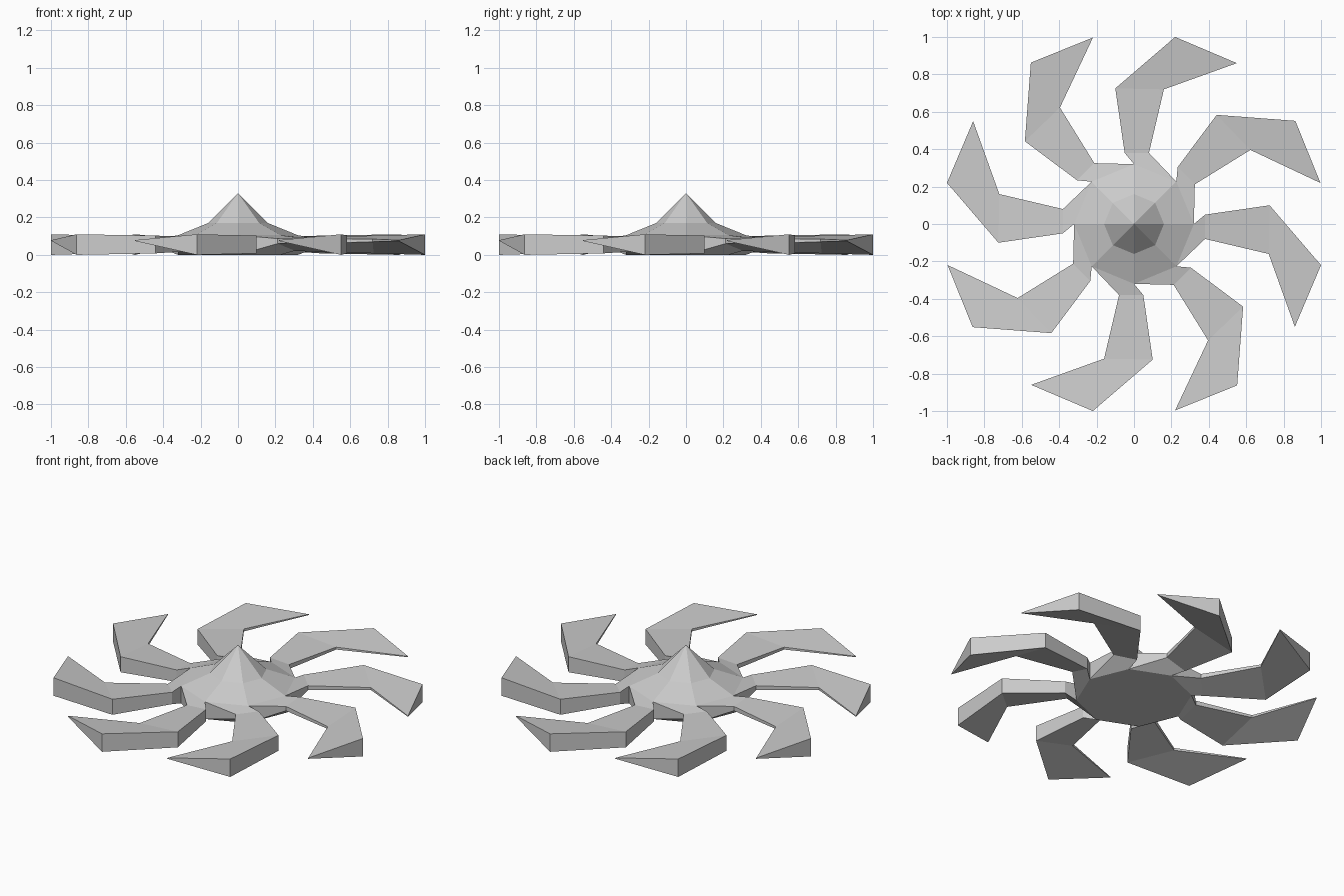
import bpy, bmesh, math
from mathutils import Matrix, Vector

if "Cube" in bpy.data.objects:
    bpy.data.objects.remove(bpy.data.objects["Cube"])

SIDES = 8
STEP = 2 * math.pi / SIDES
HUB_R = 0.32

grey = bpy.data.materials.new("steel grey")
grey.diffuse_color = (0.6, 0.6, 0.6, 1)
grey.use_nodes = True
grey.node_tree.nodes["Principled BSDF"].inputs["Base Color"].default_value = grey.diffuse_color


def finish(bm, name):
    bmesh.ops.recalc_face_normals(bm, faces=bm.faces)
    mesh = bpy.data.meshes.new(name)
    bm.to_mesh(mesh)
    bm.free()
    mesh.materials.append(grey)
    obj = bpy.data.objects.new(name, mesh)
    bpy.context.collection.objects.link(obj)


# Hub: octagonal base, shallow shoulder and pointed cap
bm = bmesh.new()
rings = []
for r, z in ((HUB_R, 0.0), (HUB_R, 0.105), (0.16, 0.17)):
    rings.append([bm.verts.new((r * math.cos(i * STEP), r * math.sin(i * STEP), z))
                  for i in range(SIDES)])
bm.faces.new(rings[0])
apex = bm.verts.new((0, 0, 0.33))
for i in range(SIDES):
    j = (i + 1) % SIDES
    # The base walls are left open where the blade roots join
    bm.faces.new((rings[1][i], rings[1][j], rings[2][j], rings[2][i]))
    bm.faces.new((rings[2][i], rings[2][j], apex))
finish(bm, "hub")

# Blade sections: outer edge (x, y, low, high), then thin inner edge
h = HUB_R * math.sqrt(0.5)
SECTIONS = [
    ((0.0, HUB_R, 0.0, 0.105), (h, h, 0.0, 0.105)),
    ((-0.05, 0.38, 0.022, 0.095), (0.08, 0.38, 0.06, 0.087)),
    ((-0.10, 0.725, 0.008, 0.103), (0.16, 0.72, 0.07, 0.085)),
    ((0.22, 1.0, 0.0, 0.11), (0.55, 0.86, 0.074, 0.079)),
]

# Eight curved blades around the hub
for n in range(SIDES):
    bm = bmesh.new()
    turn = Matrix.Rotation(n * STEP, 4, 'Z')
    loops = []
    for (ox, oy, ol, oh), (ix, iy, il, ih) in SECTIONS:
        pts = ((ox, oy, ol), (ox, oy, oh), (ix, iy, ih), (ix, iy, il))
        loops.append([bm.verts.new(turn @ Vector(p)) for p in pts])
    for a, b in zip(loops, loops[1:]):
        for i in range(4):
            j = (i + 1) % 4
            bm.faces.new((a[i], a[j], b[j], b[i]))
    bm.faces.new(loops[0])
    bm.faces.new(loops[-1])
    finish(bm, f"blade_{n + 1}")
